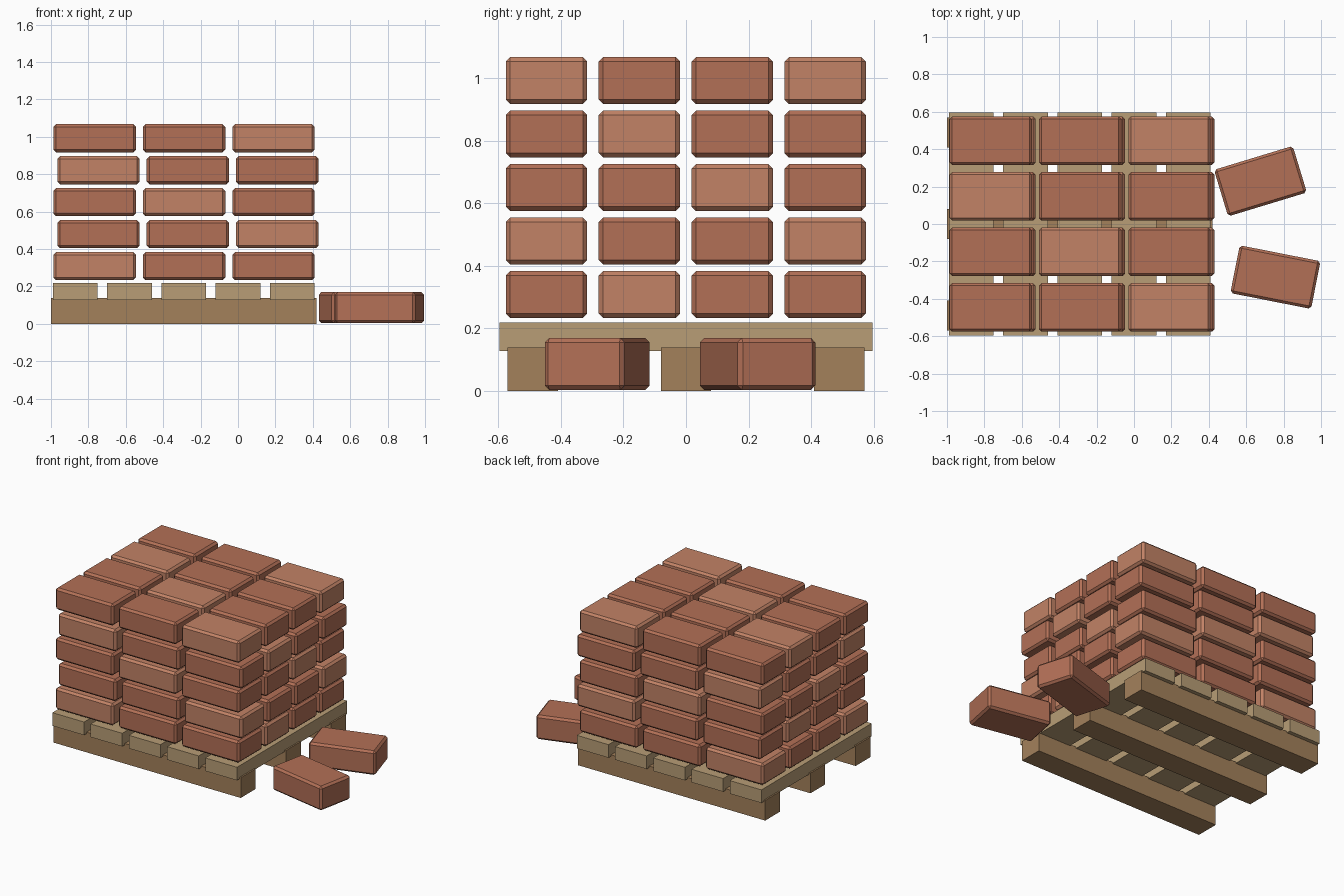
import bpy
from mathutils import Matrix

if "Cube" in bpy.data.objects:
    bpy.data.objects.remove(bpy.data.objects["Cube"])


def material(name, color):
    m = bpy.data.materials.new(name)
    m.diffuse_color = (*color, 1)
    m.use_nodes = True
    m.node_tree.nodes["Principled BSDF"].inputs["Base Color"].default_value = m.diffuse_color
    return m


brick_red = material("brick_red", (0.45, 0.162, 0.094))
brick_light = material("brick_light", (0.54, 0.225, 0.133))
wood_slat = material("wood_slat", (0.48, 0.34, 0.18))
wood_runner = material("wood_runner", (0.37, 0.22, 0.105))


def box(name, center, size, mat, bevel=0, turn=0):
    bpy.ops.mesh.primitive_cube_add(size=1, location=center, rotation=(0, 0, turn))
    ob = bpy.context.object
    ob.name = name
    ob.data.transform(Matrix.Diagonal((*size, 1)))
    ob.data.materials.append(mat)
    if bevel:
        mod = ob.modifiers.new("chamfer", 'BEVEL')
        mod.width = bevel
        mod.segments = 1
    return ob


# Pallet: three runners and five slats across them
for y in (-0.49, 0, 0.49):
    box("pallet_runner", (-0.29, y, 0.069), (1.42, 0.16, 0.138), wood_runner)
for i in range(5):
    box("pallet_slat", (-0.87 + 0.29 * i, 0, 0.173), (0.24, 1.194, 0.09), wood_slat)

# Stacked bricks: every other layer is shifted, every third brick is lighter
for k in range(5):
    for j in range(4):
        for i in range(3):
            x = -0.766 + 0.478 * i + 0.02 * (k % 2)
            y = -0.446 + 0.297 * j
            z = 0.308 + 0.171 * k
            mat = brick_light if (i + j + k) % 3 == 0 else brick_red
            box("stacked_brick", (x, y, z), (0.44, 0.26, 0.15), mat, 0.014)

# Loose bricks on the ground
box("loose_brick", (0.676, 0.229, 0.086), (0.44, 0.26, 0.166), brick_red, 0.014, 0.295)
box("loose_brick", (0.756, -0.284, 0.086), (0.44, 0.26, 0.166), brick_red, 0.014, -0.195)
